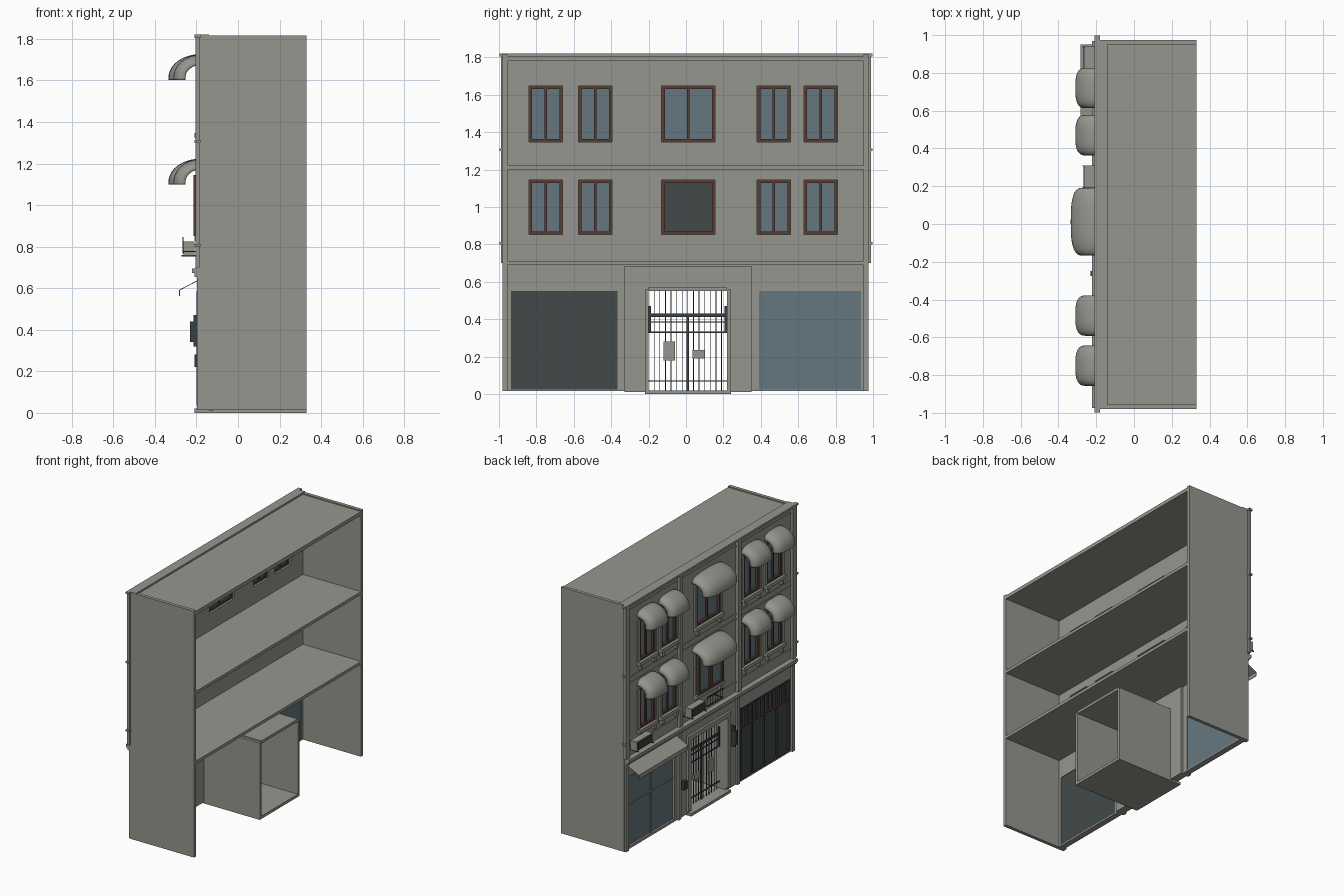
import bpy, bmesh, math
from mathutils import Vector

if "Cube" in bpy.data.objects:
    bpy.data.objects.remove(bpy.data.objects["Cube"])


def material(name, rgb):
    m = bpy.data.materials.new(name)
    m.use_nodes = True
    m.diffuse_color = (*rgb, 1)
    m.node_tree.nodes["Principled BSDF"].inputs["Base Color"].default_value = (*rgb, 1)
    return m


STONE = material("stone grey", (0.305, 0.305, 0.272))
GLASS = material("blue grey glass", (0.13, 0.187, 0.215))
DARK = material("dark glass", (0.055, 0.067, 0.068))
WOOD = material("red brown wood", (0.095, 0.046, 0.036))
IRON = material("dark iron", (0.04, 0.05, 0.052))

FRONT, BACK, REAR = -0.183, -0.14, 0.33


def finish(name, bm, mat):
    mesh = bpy.data.meshes.new(name)
    bm.to_mesh(mesh)
    bm.free()
    mesh.materials.append(mat)
    ob = bpy.data.objects.new(name, mesh)
    bpy.context.collection.objects.link(ob)
    return ob


def boxes(name, mat, *parts):
    """One object made of boxes, each given as x, y and z ranges."""
    bm = bmesh.new()
    for part in parts:
        lo, hi = Vector([min(r) for r in part]), Vector([max(r) for r in part])
        cube = bmesh.ops.create_cube(bm, size=1)["verts"]
        bmesh.ops.scale(bm, vec=hi - lo, verts=cube)
        bmesh.ops.translate(bm, vec=(lo + hi) / 2, verts=cube)
    return finish(name, bm, mat)


def frame(x, y, z, t):
    """Four bars around a rectangular opening."""
    return [(x, y, (z[0], z[0] + t)), (x, y, (z[1] - t, z[1])),
            (x, (y[0], y[0] + t), (z[0] + t, z[1] - t)),
            (x, (y[1] - t, y[1]), (z[0] + t, z[1] - t))]


def pierced_wall(name, mat, x, y, z, holes):
    """Wall across the y-z plane with rectangular holes."""
    ys = sorted({*y, *[v for h in holes for v in h[0]]})
    zs = sorted({*z, *[v for h in holes for v in h[1]]})
    bm = bmesh.new()
    for a, b in zip(ys, ys[1:]):
        for c, d in zip(zs, zs[1:]):
            my, mz = (a + b) / 2, (c + d) / 2
            if any(h[0][0] < my < h[0][1] and h[1][0] < mz < h[1][1] for h in holes):
                continue
            bm.faces.new([bm.verts.new((x[0], *p)) for p in ((a, c), (a, d), (b, d), (b, c))])
    bmesh.ops.remove_doubles(bm, verts=bm.verts, dist=1e-5)
    bmesh.ops.recalc_face_normals(bm, faces=bm.faces)
    walls = bmesh.ops.extrude_face_region(bm, geom=bm.faces[:])["geom"]
    moved = [v for v in walls if isinstance(v, bmesh.types.BMVert)]
    bmesh.ops.translate(bm, vec=(x[1] - x[0], 0, 0), verts=moved)
    bmesh.ops.recalc_face_normals(bm, faces=bm.faces)
    bmesh.ops.dissolve_limit(bm, angle_limit=0.01, verts=bm.verts, edges=bm.edges)
    return finish(name, bm, mat)


# Openings
BAYS = [(-0.84, -0.66), (-0.575, -0.395), (-0.13, 0.155), (0.38, 0.56), (0.63, 0.81)]
STOREYS = [(0.852, 1.145), (1.347, 1.648)]
windows = [(y, z) for z in STOREYS for y in BAYS]
dark_shop, blue_shop = ((-0.935, -0.365), (0.025, 0.55)), ((0.39, 0.935), (0.025, 0.55))
gateway = ((-0.2, 0.22), (0.02, 0.55))

# Shell, open at the rear and below
pierced_wall("facade_wall", STONE, (FRONT, BACK), (-0.98, 0.975), (0.015, 1.81),
             windows + [dark_shop, blue_shop, gateway])
for side, y in (("left", (0.95, 0.975)), ("right", (-0.98, -0.955))):
    boxes(side + "_end_wall", STONE, ((BACK, REAR), y, (0.015, 1.815)))
for name, z in (("first_floor", (0.69, 0.712)), ("second_floor", (1.2, 1.222)), ("roof", (1.78, 1.807))):
    boxes(name, STONE, ((BACK, REAR), (-0.955, 0.95), z))
boxes("parapet", STONE, ((-0.21, -0.14), (-0.98, 0.975), (1.805, 1.82)))
boxes("cornice", STONE, ((-0.222, FRONT), (-0.975, 0.97), (0.672, 0.695)),
      ((-0.21, FRONT), (-0.975, 0.97), (0.655, 0.672)))

# Entrance passage and portal
boxes("entrance_passage", STONE,
      ((BACK, REAR), (-0.22, -0.2), (0, 0.56)), ((BACK, REAR), (0.22, 0.24), (0, 0.56)),
      ((BACK, REAR), (-0.2, 0.22), (0, 0.02)), ((BACK, REAR), (-0.2, 0.22), (0.55, 0.57)))
pierced_wall("inner_portal", STONE, (BACK, -0.12), (-0.33, 0.35), (0.01, 0.685), [gateway])
boxes("portal_surround", STONE, *frame((-0.2, FRONT), (-0.235, 0.255), (0, 0.585), 0.035)[1:],
      ((-0.21, BACK), (-0.22, 0.24), (0, 0.02)))
boxes("ground_pilasters", STONE, *[((-0.197, FRONT), (y - 0.015, y + 0.015), (0.015, 0.655))
                                   for y in (-0.962, -0.33, 0.35, 0.957)])

# Upper pilasters, thin stone courses and drainpipes
boxes("upper_pilasters", STONE, *[((-0.205, FRONT), (y - 0.017, y + 0.017), (0.695, 1.805))
                                  for y in (-0.962, -0.33, 0.345, 0.957)])
boxes("stone_courses", STONE, *[((-0.188, FRONT), y, (z, z + 0.01))
                                for z in (0.76, 1.22, 1.26, 1.755)
                                for y in ((-0.945, -0.347), (-0.313, 0.328), (0.362, 0.94))])
for side, s, wall in (("left", 1, 0.975), ("right", -1, -0.98)):
    boxes(side + "_drainpipe", STONE, ((-0.205, -0.185), (wall, s * 0.988), (0.7, 1.805)),
          *[((-0.21, -0.181), (wall, s * 0.998), (z, z + 0.013)) for z in (0.8, 1.3)],
          ((-0.21, -0.181), (wall, s * 0.998), (1.805, 1.82)))

# Windows
for i, (y, z) in enumerate(windows):
    middle = sum(y) / 2
    open_bay = i == 2
    tag = f"window_{i + 1}"
    boxes(tag + "_frame", WOOD, *frame((-0.19, -0.155), y, z, 0.017))
    pane_y, pane_z = (y[0] + 0.015, y[1] - 0.015), (z[0] + 0.015, z[1] - 0.015)
    boxes(tag + "_glass", DARK if open_bay else GLASS, ((-0.173, -0.167), pane_y, pane_z))
    mullion_x = (-0.187, -0.175) if open_bay else (-0.183, -0.158)
    boxes(tag + "_mullion", WOOD, (mullion_x, (middle - 0.007, middle + 0.007), pane_z))
    if open_bay:
        for k, leaf in enumerate(((y[0], middle), (middle, y[1]))):
            boxes(f"casement_{k + 1}_frame", WOOD, *frame((-0.215, -0.19), leaf, z, 0.016))
            boxes(f"casement_{k + 1}_glass", GLASS, ((-0.202, -0.197), leaf, z))
    boxes(tag + "_sill", STONE, ((-0.21, FRONT), (y[0] - 0.02, y[1] + 0.02), (z[0] - 0.025, z[0])))
    boxes(tag + "_surround", STONE, *[((-0.194, FRONT), (e - 0.01, e + 0.01), z)
                                      for e in (y[0] - 0.01, y[1] + 0.01)])
    boxes(tag + "_brackets", STONE, *[((-0.203, FRONT), (e - 0.012, e + 0.012), (z[0] - 0.06, z[0] - 0.025))
                                      for e in (y[0] + 0.01, y[1] - 0.01)])


def awning(name, y, z, outer, inner, width, rise):
    """Arched hood bent through a quarter turn from the wall, with a hanging edge."""
    bm = bmesh.new()
    bends, steps = 10, 20
    rows = []
    for j in range(-1, bends + 1):
        t = math.pi / 2 * max(j, 0) / bends
        row = []
        for i in range(steps + 1):
            u = math.pi * i / steps
            c, s = math.cos(u), max(math.sin(u), 0)
            r = inner + (outer - inner) * s ** 0.7
            row.append(bm.verts.new((FRONT - r * math.cos(t),
                                     y + width * math.copysign(abs(c) ** 0.7, c),
                                     z + (rise * r / outer * math.sin(t) if j >= 0 else -0.012))))
        rows.append(row)
    for a, b in zip(rows, rows[1:]):
        for i in range(steps):
            bm.faces.new((a[i], b[i], b[i + 1], a[i + 1]))
    bmesh.ops.recalc_face_normals(bm, faces=bm.faces)
    ob = finish(name, bm, STONE)
    ob.modifiers.new("cloth", "SOLIDIFY").thickness = 0.004
    bpy.context.view_layer.objects.active = ob
    ob.select_set(True)
    bpy.ops.object.shade_smooth_by_angle(angle=math.radians(35))
    ob.select_set(False)


for i, (y, z) in enumerate(windows):
    size = (0.152, 0.085, 0.18, 0.113) if i % 5 == 2 else (0.128, 0.07, 0.107, 0.11)
    awning(f"awning_{i + 1}", sum(y) / 2, z[1] - 0.035, *size)

# Dark shopfront with a barred transom
y, z = dark_shop
boxes("dark_shop_glass", DARK, ((-0.172, -0.145), y, z))
boxes("dark_shop_frame", IRON, *frame((-0.186, -0.172), y, z, 0.012),
      *[((-0.183, -0.172), (y[0] + k * 0.1425 - 0.004, y[0] + k * 0.1425 + 0.004), z) for k in (1, 2, 3)])
boxes("dark_shop_transom", WOOD, ((-0.185, -0.172), y, (0.4, 0.41)),
      *[((-0.181, -0.172), (y[0] + k * 0.0475 - 0.003, y[0] + k * 0.0475 + 0.003), (0.41, 0.54))
        for k in range(1, 12)])

# Blue shopfront with a sloping canopy
y, z = blue_shop
boxes("blue_shop_glass", GLASS, ((-0.172, -0.145), y, z))
boxes("blue_shop_frame", STONE, *frame((-0.186, -0.172), y, z, 0.01),
      ((-0.18, -0.172), y, (0.335, 0.342)), ((-0.18, -0.172), (0.658, 0.666), z))
bm = bmesh.new()
edge = [bm.verts.new((px, 0.38, pz)) for px, pz in ((FRONT, 0.64), (-0.28, 0.59), (-0.28, 0.562))]
far = [bm.verts.new((v.co.x, 0.95, v.co.z)) for v in edge]
for k in (0, 1):
    bm.faces.new((edge[k], edge[k + 1], far[k + 1], far[k]))
canopy = finish("shop_canopy", bm, STONE)
canopy.modifiers.new("cloth", "SOLIDIFY").thickness = 0.004

# Iron gate, set back inside the passage
gx, (g0, g1) = -0.13, gateway[0]
step = (g1 - g0) / 14
boxes("gate_bars", IRON, *[((gx - 0.002, gx + 0.002), (g0 + k * step - 0.002, g0 + k * step + 0.002), (0.02, 0.55))
                           for k in range(1, 14)])
boxes("gate_rails", IRON, *[((gx - 0.004, gx + 0.004), (g0, g1), (h - t, h + t))
                            for h, t in ((0.07, 0.003), (0.33, 0.003), (0.385, 0.003), (0.422, 0.009))])
boxes("gate_stiles", IRON, ((gx - 0.006, gx + 0.006), (0.004, 0.016), (0.02, 0.42)),
      *[((gx - 0.006, gx + 0.006), (e, e + 0.014), (0.33, 0.47)) for e in (g0, g1 - 0.014)])
boxes("letter_boxes", STONE, ((gx - 0.01, gx + 0.01), (-0.12, -0.06), (0.18, 0.28)),
      ((gx - 0.01, gx + 0.01), (0.035, 0.1), (0.19, 0.235)))

# Wall fittings
boxes("wall_lantern", IRON, ((-0.23, FRONT), (-0.275, -0.25), (0.34, 0.44)),
      ((-0.215, FRONT), (-0.27, -0.255), (0.32, 0.47)))
boxes("intercom", IRON, ((-0.21, FRONT), (0.285, 0.315), (0.22, 0.28)))
for name, y0, y1 in (("left_cooling_unit", 0.76, 0.94), ("centre_cooling_unit", 0.15, 0.31)):
    boxes(name, STONE, ((-0.262, -0.21), (y0, y1), (0.76, 0.825)))
    boxes(name + "_grille", IRON, ((-0.267, -0.262), (y0 + 0.008, y1 - 0.008), (0.766, 0.819)))
    boxes(name + "_bracket", IRON, *[((-0.272, FRONT), (e, e + 0.006), (0.752, 0.76)) for e in (y0, y1 - 0.006)])
boxes("small_rail", IRON, *[((-0.268, -0.262), (-0.05, 0.13), (h, h + 0.006)) for h in (0.775, 0.84)],
      *[((-0.266, -0.263), (-0.05 + k * 0.0295, -0.047 + k * 0.0295), (0.78, 0.84)) for k in range(7)],
      *[((-0.268, FRONT), (e, e + 0.005), (0.775, 0.78)) for e in (-0.05, 0.125)])
